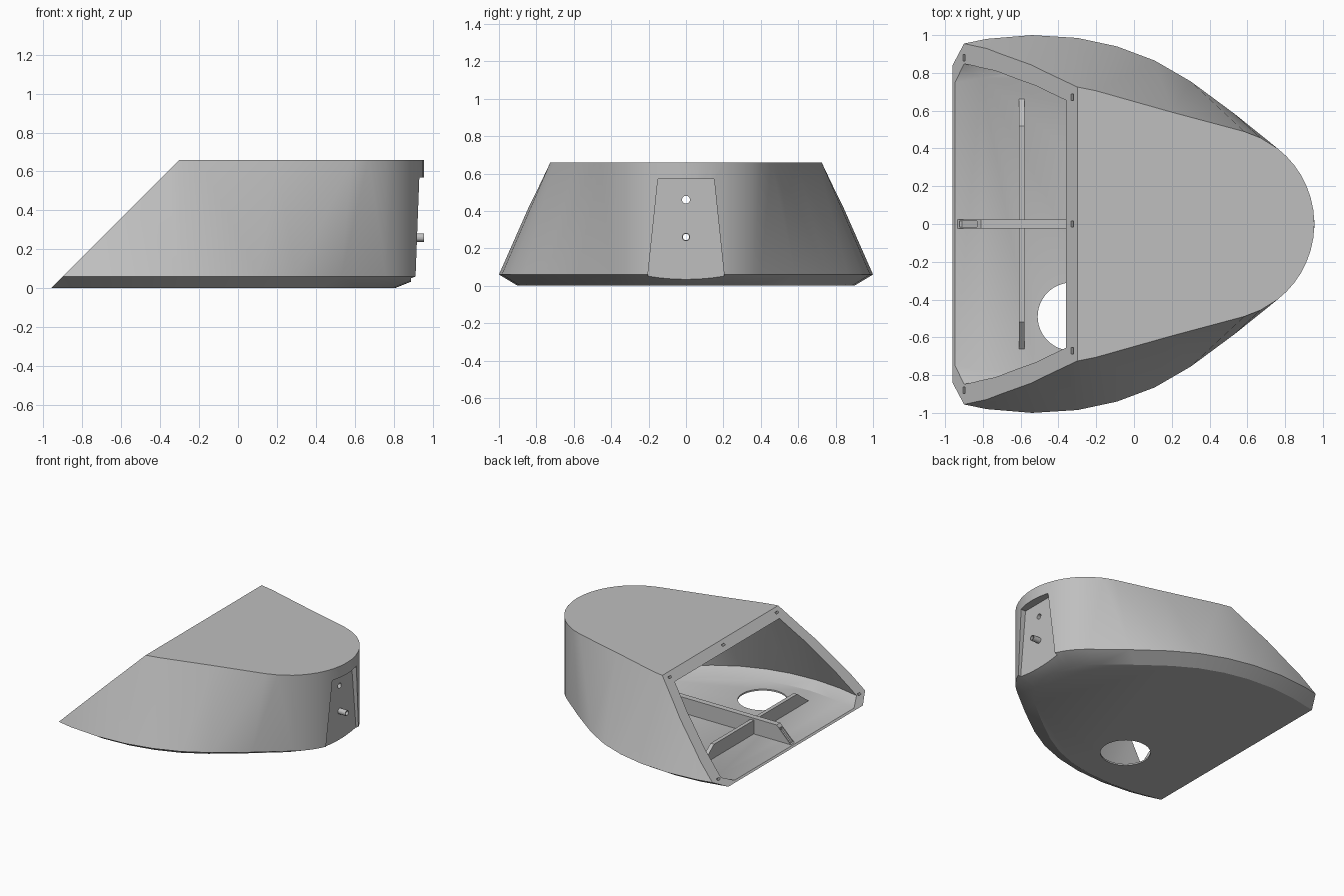
import bpy, bmesh, math
from mathutils import Matrix, Vector

if "Cube" in bpy.data.objects:
    bpy.data.objects.remove(bpy.data.objects["Cube"], do_unlink=True)

grey = bpy.data.materials.new("plain grey")
grey.use_nodes = True
COLOUR = (0.52, 0.52, 0.52, 1)
grey.diffuse_color = COLOUR
grey.node_tree.nodes["Principled BSDF"].inputs["Base Color"].default_value = COLOUR


def finish(name, bm):
    bmesh.ops.recalc_face_normals(bm, faces=bm.faces)
    mesh = bpy.data.meshes.new(name)
    bm.to_mesh(mesh)
    bm.free()
    mesh.materials.append(grey)
    obj = bpy.data.objects.new(name, mesh)
    bpy.context.collection.objects.link(obj)
    return obj


def loft(name, rings):
    """Closed solid through rings with equal point counts."""
    bm = bmesh.new()
    loops = [[bm.verts.new(p) for p in ring] for ring in rings]
    n = len(loops[0])
    for low, high in zip(loops, loops[1:]):
        for i in range(n):
            j = (i + 1) % n
            bm.faces.new((low[i], low[j], high[j], high[i]))
    bmesh.ops.triangulate(bm, faces=bm.faces[:])
    bm.faces.new(loops[0][::-1])
    bm.faces.new(loops[-1])
    return finish(name, bm)


def prism(name, points, axis, lo, hi):
    """Outline in the two other axes, pushed along one axis."""
    def ring(d):
        return [Vector(p[:axis] + (d,) + p[axis:]) for p in points]
    return loft(name, [ring(lo), ring(hi)])


def circle(u, v, r, n):
    return [(u + r * math.cos(math.tau * i / n), v + r * math.sin(math.tau * i / n))
            for i in range(n)]


def activate(obj):
    bpy.ops.object.select_all(action='DESELECT')
    obj.select_set(True)
    bpy.context.view_layer.objects.active = obj


def cut(obj, cutter):
    activate(obj)
    mod = obj.modifiers.new("cut", 'BOOLEAN')
    mod.operation, mod.solver, mod.object = 'DIFFERENCE', 'EXACT', cutter
    bpy.ops.object.modifier_apply(modifier=mod.name)
    bpy.data.objects.remove(cutter, do_unlink=True)


# Half outlines of the widest line and of the roof, sharing a round nose
side_mid = [(-1.3, .88), (-.9, .955), (-.78, .98), (-.54, 1), (-.3, .985),
            (-.09, .94), (.11, .865), (.3, .755), (.53, .585)]
side_top = [(-1.3, .68), (-.9, .715), (-.78, .725), (-.54, .735), (-.3, .725),
            (-.2, .705), (.2, .592), (.585, .489), (.67, .456)]
nose = [(.447 + .508 * math.cos(math.radians(a)), .508 * math.sin(math.radians(a)))
        for a in (52, 45, 38, 31, 24, 16, 8)]


def outline(half):
    half = half + nose
    return half + [(.955, 0)] + [(x, -y) for x, y in reversed(half)]


def scaled(points, s, cx):
    return [(cx + (x - cx) * s, y * s) for x, y in points]


def at(points, z):
    return [(x, y, z) for x, y in points]


mid, top = outline(side_mid), outline(side_top)
base = scaled(mid, .9, -.54)

# Hollow shell with a sloping open end
shell = loft("shell", [at(base, 0), at(mid, .06), at(top, .66)])
inner = [scaled(r, .9, -.3) for r in (base, mid, top)]
cut(shell, loft("cavity", [at(inner[0], .012), at(inner[1], .06), at(inner[2], .6)]))
cut(shell, prism("slope_cutter", [(-1.16, -.2), (0, .96), (-2, .96), (-2, -.2)], 1, -2, 2))

# Round floor opening and nose recess with two holes
cut(shell, prism("floor_hole", circle(-.33, -.49, .18, 48), 2, -.1, .05))
cut(shell, prism("nose_recess", [(-.15, .57), (.15, .57), (.212, -.02), (-.212, -.02)],
                 0, .89, 1.2))
for z in (.26, .46):
    cut(shell, prism("nose_hole", circle(0, z, .021, 20), 0, .7, 1.2))

# Small slots in the sloping rim
for x, y in [(-.327, .67), (-.327, 0), (-.327, -.67), (-.9, .88), (-.9, -.88)]:
    bm = bmesh.new()
    place = Matrix.Translation((x, y, x + .96)) @ Matrix.Rotation(math.radians(-45), 4, 'Y')
    bmesh.ops.create_cube(bm, size=1, matrix=place @ Matrix.Diagonal((.016, .034, .05, 1)))
    cut(shell, finish("rim_slot", bm))
activate(shell)
bpy.ops.object.shade_smooth_by_angle(angle=math.radians(28))

# Ribs standing on the floor
long_rib = prism("long_rib", [(-.94, .006), (-.81, .136), (.6, .136), (.6, .006)],
                 1, -.023, .023)
cut(long_rib, prism("rib_slot", [(-.925, .07), (-.925, -.003), (-.83, .092), (-.83, .16)],
                    1, -.015, .015))
prism("cross_rib", [(-.67, .006), (-.52, .12), (.52, .12), (.67, .006)], 0, -.61, -.58)

# Short tube in the lower nose hole
tube = prism("nose_tube", circle(0, .26, .022, 20), 0, .84, .955)
cut(tube, prism("tube_bore", circle(0, .26, .017, 20), 0, .8, 1))
